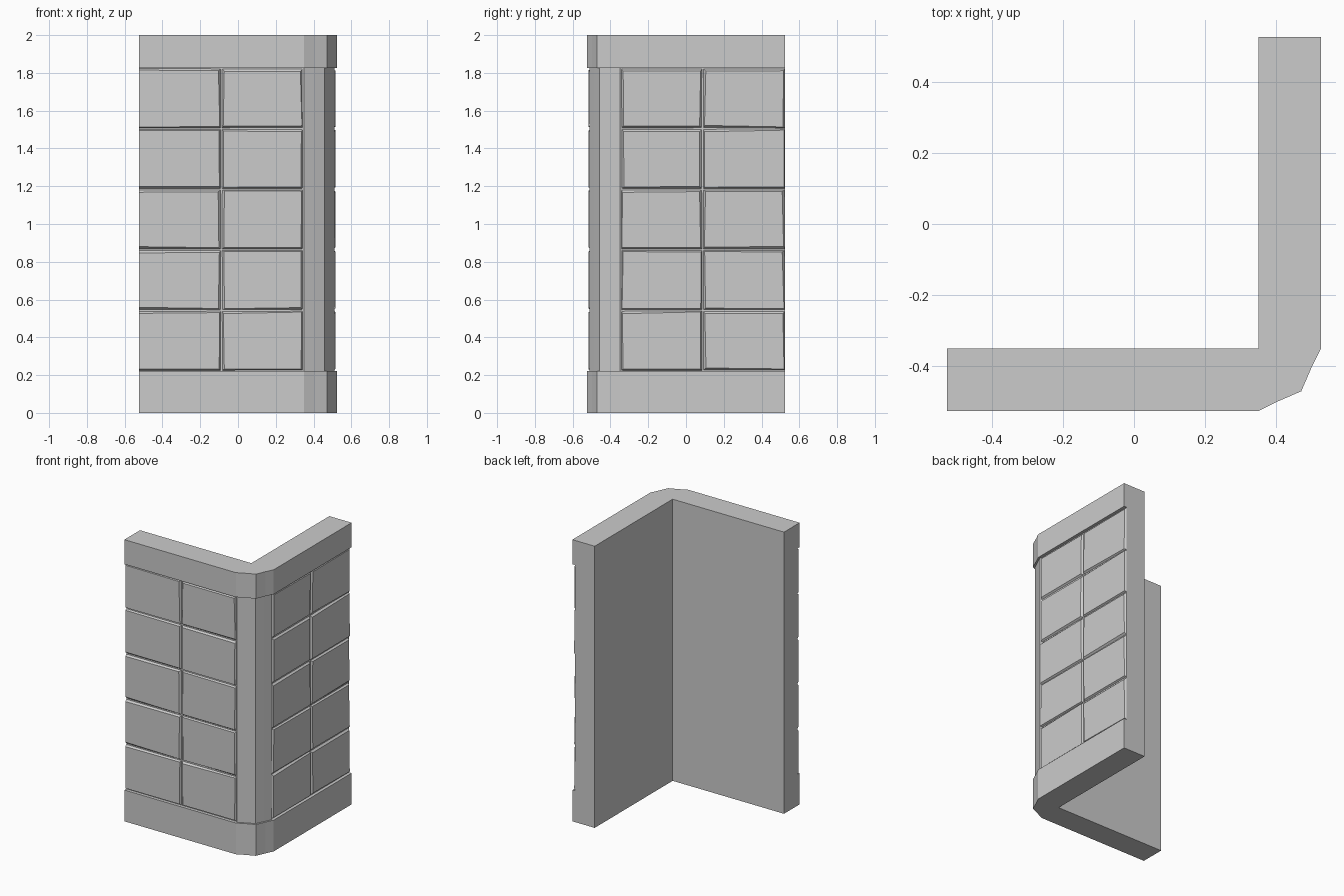
import bpy, bmesh, random

if "Cube" in bpy.data.objects:
    bpy.data.objects.remove(bpy.data.objects["Cube"])

random.seed(4)
END = 0.525      # half width of the footprint
INNER = 0.35     # inside faces of the two walls
GROOVE = 0.503   # wall face at the bottom of the mortar grooves
FACE = 0.515     # front face of the blocks
BASE_TOP, CAP_BOTTOM = 0.222, 1.826


def make_object(name, bm):
    bmesh.ops.recalc_face_normals(bm, faces=bm.faces[:])
    mesh = bpy.data.meshes.new(name)
    bm.to_mesh(mesh)
    bm.free()
    obj = bpy.data.objects.new(name, mesh)
    bpy.context.collection.objects.link(obj)
    return obj


def corner_profile(half):
    """L outline, mirrored across the diagonal; half ends on the corner tip."""
    other = [(-y, -x) for x, y in reversed(half[:-1])]
    return half + other + [(INNER, -INNER)]


def prism(name, outline, z0, z1):
    bm = bmesh.new()
    face = bm.faces.new([bm.verts.new((x, y, z0)) for x, y in outline])
    top = bmesh.ops.extrude_face_region(bm, geom=[face])["geom"]
    for v in top:
        if isinstance(v, bmesh.types.BMVert):
            v.co.z = z1
    return make_object(name, bm)


# Plinth and cap share the full faceted corner outline
full = corner_profile([(-END, -INNER), (-END, -END), (INNER, -END),
                       (0.405, -0.498), (0.47, -0.47)])
prism("base_plinth", full, 0, BASE_TOP)
prism("top_cap", full, CAP_BOTTOM, 2)

# Recessed wall core with the faceted corner pillar
core = corner_profile([(-END, -INNER), (-END, -GROOVE), (0.335, -GROOVE),
                       (INNER, -0.511), (0.402, -0.487), (0.459, -0.459)])
prism("wall_core", core, BASE_TOP, CAP_BOTTOM)


def add_block(bm, place, u0, u1, z0, z1, open_end):
    """Chamfered block with slightly uneven, hand-cut edges."""
    def j():
        return random.uniform(0.006, 0.016)
    left = 0.0 if open_end else None
    low = [(u0, z0), (u1, z0), (u1, z1), (u0, z1)]
    high = []
    for i, (u, z) in enumerate(low):
        du = j() if i in (0, 3) else -j()
        if open_end and i in (0, 3):
            du = left
        high.append((u + du, z + (j() if i < 2 else -j())))
    back = [bm.verts.new(place(u, GROOVE - 0.003, z)) for u, z in low]
    front = [bm.verts.new(place(u, FACE, z)) for u, z in high]
    bm.faces.new(back)
    bm.faces.new(front)
    for i in range(4):
        k = (i + 1) % 4
        bm.faces.new([back[i], back[k], front[k], front[i]])


# Two columns by five rows of blocks on each wall
walls = {
    "front_blocks": lambda u, d, z: (u, -d, z),
    "right_blocks": lambda u, d, z: (d, -u, z),
}
ROWS = 5
STEP = (CAP_BOTTOM - BASE_TOP) / ROWS
GAP = 0.002
for name, place in walls.items():
    bm = bmesh.new()
    for row in range(ROWS):
        z0 = BASE_TOP + row * STEP
        for u0, u1, open_end in [(-END, -0.088, name == "front_blocks"),
                                 (-0.088, 0.347, False)]:
            left = u0 if u0 == -END else u0 + GAP
            add_block(bm, place, left, u1 - GAP,
                      z0 + GAP, z0 + STEP - GAP, open_end)
    make_object(name, bm)
